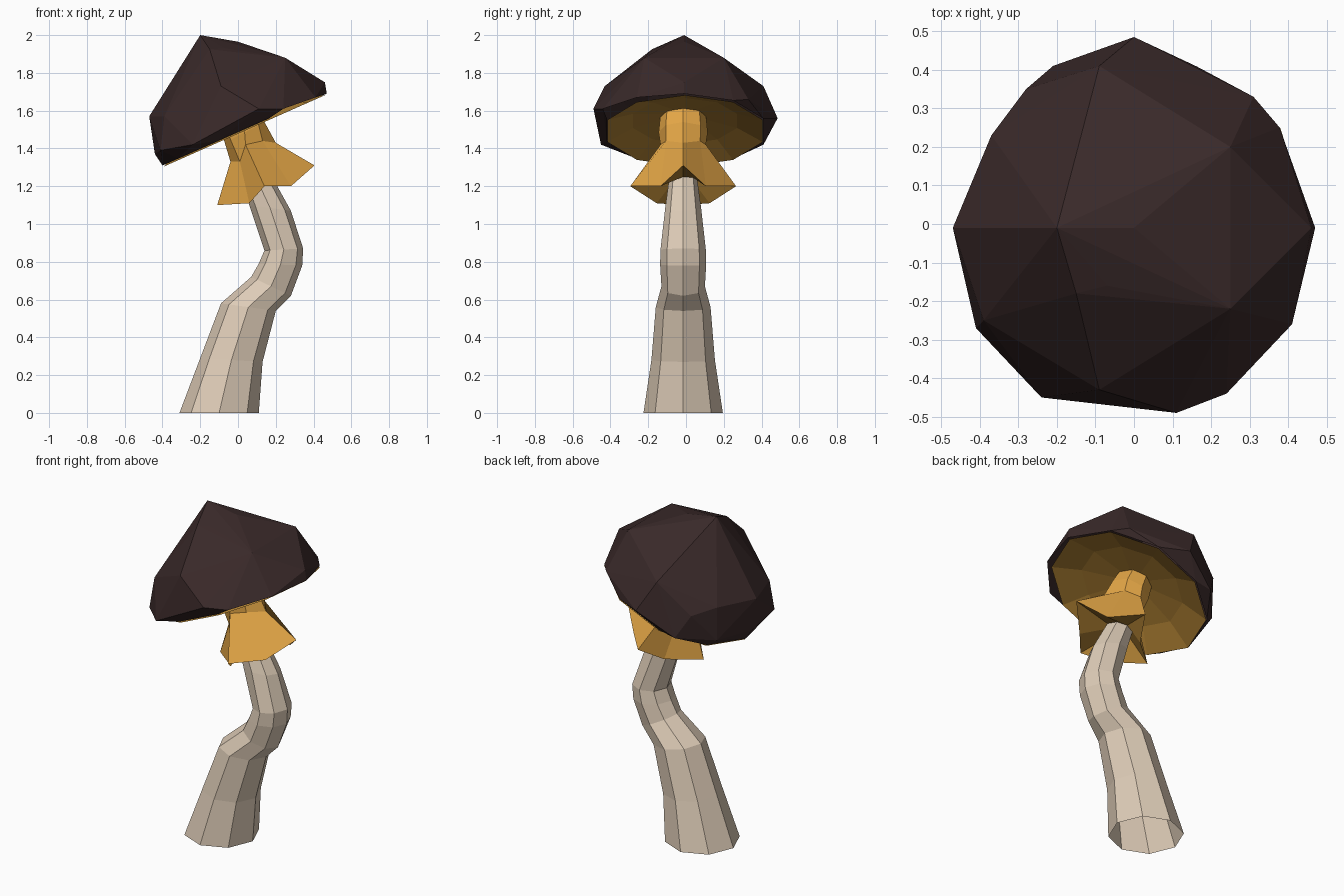
import bpy, bmesh, math
from mathutils import Vector

if "Cube" in bpy.data.objects:
    bpy.data.objects.remove(bpy.data.objects["Cube"])

YC = -0.015  # symmetry line of stem and neck


def material(name, rgb):
    m = bpy.data.materials.new(name)
    m.diffuse_color = (*rgb, 1)
    m.use_nodes = True
    m.node_tree.nodes["Principled BSDF"].inputs["Base Color"].default_value = m.diffuse_color
    return m


CREAM = material("cream", (0.73, 0.605, 0.475))
GOLD = material("gold", (0.78, 0.385, 0.062))
DARK_GOLD = material("dark gold", (0.46, 0.235, 0.036))
BROWN = material("dark brown", (0.041, 0.022, 0.022))


def finish(bm, name, mat):
    me = bpy.data.meshes.new(name)
    bm.to_mesh(me)
    bm.free()
    me.materials.append(mat)
    ob = bpy.data.objects.new(name, me)
    bpy.context.collection.objects.link(ob)
    return ob


def loft(name, rings, mat, tip=None):
    """Skin a stack of equal-sized rings; optionally close the last to a tip."""
    bm = bmesh.new()
    vs = [[bm.verts.new(p) for p in r] for r in rings]
    n = len(rings[0])
    for a, b in zip(vs, vs[1:]):
        for i in range(n):
            j = (i + 1) % n
            bm.faces.new((a[i], a[j], b[j], b[i]))
    if tip is not None:
        t = bm.verts.new(tip)
        for i in range(n):
            bm.faces.new((vs[-1][i], vs[-1][(i + 1) % n], t))
    bmesh.ops.recalc_face_normals(bm, faces=bm.faces)
    return finish(bm, name, mat)


def face_down(ob, axis):
    """Make an open sheet face away from the given axis."""
    if sum(p.normal.dot(axis) * p.area for p in ob.data.polygons) > 0:
        ob.data.flip_normals()


def ring(lx, lz, rx, rz, h):
    """Tilted octagon from its left and right points and half depth."""
    out = []
    for i in range(8):
        a = i * math.pi / 4
        t = (1 + math.cos(a)) / 2
        out.append((lx + (rx - lx) * t, YC + h * math.sin(a), lz + (rz - lz) * t))
    return out


def mirrored(half):
    """Closed octagon from five points running right to left."""
    back = [(x, YC + y, z) for x, y, z in half]
    front = [(x, YC - y, z) for x, y, z in half[-2:0:-1]]
    return back + front


# Bent stem, open at the base
loft("stem", [ring(*r) for r in (
    (-0.31, 0.00, 0.11, 0.00, 0.21),
    (-0.20, 0.29, 0.13, 0.27, 0.168),
    (-0.09, 0.58, 0.20, 0.54, 0.145),
    (0.07, 0.72, 0.28, 0.62, 0.115),
    (0.11, 0.79, 0.34, 0.78, 0.122),
    (0.14, 0.86, 0.345, 0.87, 0.12),
    (0.06, 1.10, 0.28, 1.07, 0.095),
    (0.02, 1.22, 0.18, 1.25, 0.075))], CREAM)

# Flared skirt running up into the neck under the cap
hem = mirrored([(0.405, 0, 1.31), (0.28, 0.12, 1.20), (0.14, 0.28, 1.20),
                (0.06, 0.14, 1.11), (-0.11, 0, 1.10)])
loft("skirt", [
    hem,
    mirrored([(0.20, 0, 1.43), (0.13, 0.09, 1.44), (0.04, 0.12, 1.42),
              (0.01, 0.085, 1.33), (-0.04, 0, 1.33)]),
    ring(-0.07, 1.43, 0.14, 1.54, 0.13),
    ring(-0.10, 1.54, 0.09, 1.62, 0.12)], GOLD)

# Underside of the skirt, tucked in to the stem
face_down(loft("skirt_underside", [hem, ring(0.02, 1.22, 0.18, 1.25, 0.075)],
               DARK_GOLD), Vector((0, 0, 1)))

# Tilted cap frame: centre of the rim, long direction and axis
C = Vector((0.03, -0.005, 1.50))
U = Vector((0.914, 0, 0.405))
W = Vector((-0.405, 0, 0.914))
N = 10


def cap_ring(ru, ry, w):
    return [C + U * ru * math.cos(a) + Vector((0, ry * math.sin(a), 0)) + W * w
            for a in (2 * math.pi * i / N for i in range(N))]


# Cap: faceted dome hulled over the rim and a few crown and shoulder points
shoulder = [
    (-0.20, -0.01, 2.00), (0.00, -0.01, 1.965),
    (0.25, 0.20, 1.88), (0.25, -0.22, 1.88),
    (-0.15, -0.18, 1.925), (-0.07, -0.16, 1.93),
    (-0.09, 0.41, 1.73), (-0.09, -0.43, 1.73),
    (0.46, -0.01, 1.75), (0.47, -0.01, 1.69),
    (0.31, 0.33, 1.66), (0.41, -0.26, 1.67), (0.24, -0.44, 1.61),
    (0.11, -0.49, 1.61), (0.00, 0.485, 1.56),
    (-0.24, -0.45, 1.42), (-0.21, 0.41, 1.42),
    (-0.41, -0.27, 1.39), (-0.37, 0.23, 1.38),
    (-0.39, -0.25, 1.57), (-0.37, 0.23, 1.58), (-0.28, 0.35, 1.55),
    (-0.47, -0.01, 1.57), (-0.44, -0.01, 1.37)]
bm = bmesh.new()
for p in cap_ring(0.47, 0.435, 0) + shoulder:
    bm.verts.new(p)
bmesh.ops.convex_hull(bm, input=bm.verts)
bmesh.ops.recalc_face_normals(bm, faces=bm.faces)
under = [f for f in bm.faces if f.normal.dot(W) < -0.97]
bmesh.ops.delete(bm, geom=under, context='FACES')
bmesh.ops.delete(bm, geom=[v for v in bm.verts if not v.link_faces], context='VERTS')
finish(bm, "cap", BROWN)

# Shallow hollow underside of the cap
face_down(loft("cap_underside",
               [cap_ring(0.468, 0.433, -0.008), cap_ring(0.30, 0.29, 0.05)],
               DARK_GOLD, C + W * 0.09), W)
